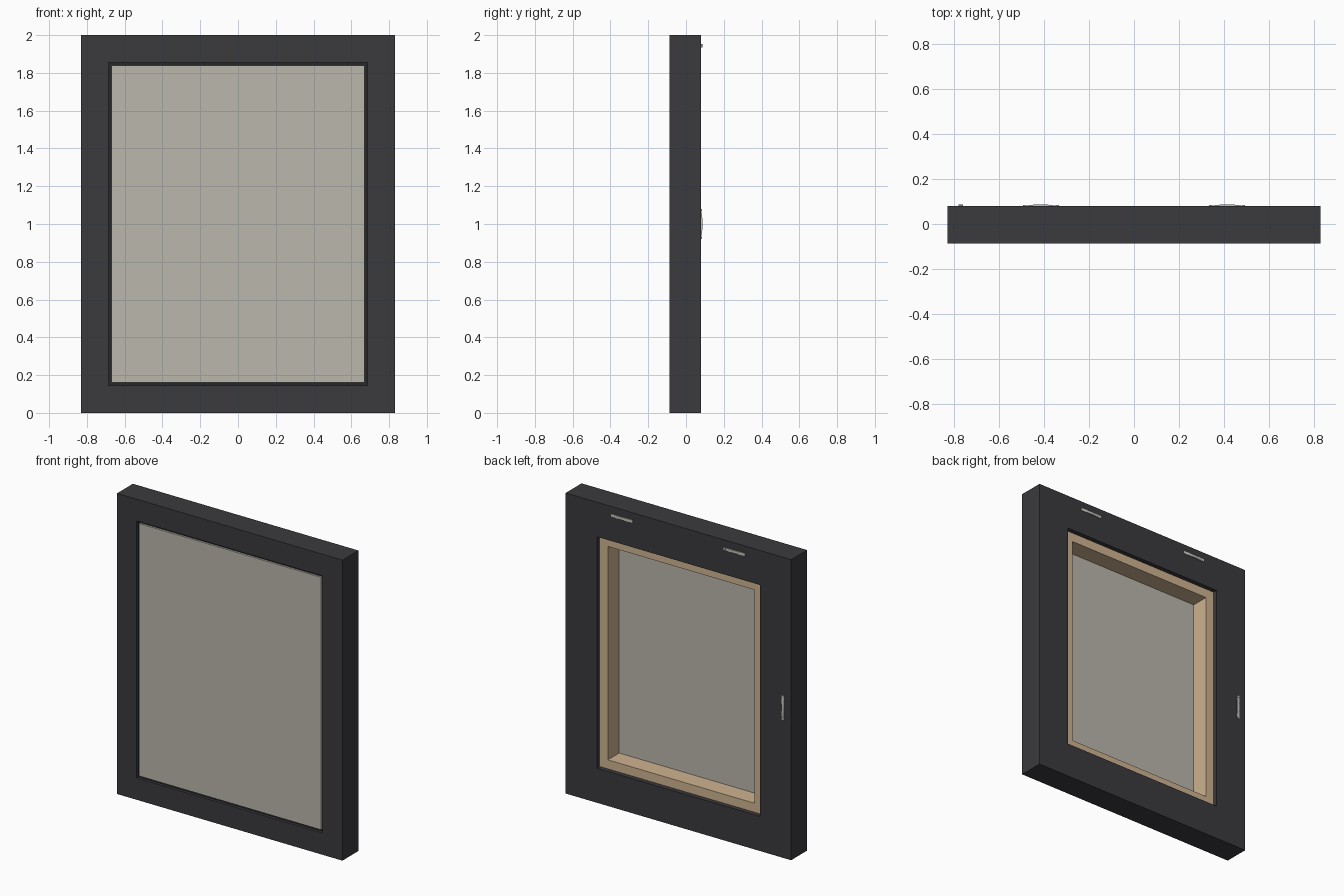
import bpy, bmesh, math

if "Cube" in bpy.data.objects:
    bpy.data.objects.remove(bpy.data.objects["Cube"])

W, H = 0.83, 2.0   # half width and height of the window


def material(name, rgb):
    m = bpy.data.materials.new(name)
    m.diffuse_color = (*rgb, 1)
    m.use_nodes = True
    m.node_tree.nodes["Principled BSDF"].inputs["Base Color"].default_value = m.diffuse_color
    return m


DARK = material("anthracite", (0.043, 0.041, 0.047))
BLACK = material("black rubber", (0.022, 0.022, 0.025))
WOOD = material("light wood", (0.62, 0.45, 0.28))
GLASS = material("grey glass", (0.50, 0.475, 0.42))
METAL = material("light metal", (0.55, 0.54, 0.50))


def finish(name, bm, mat):
    bmesh.ops.recalc_face_normals(bm, faces=bm.faces)
    me = bpy.data.meshes.new(name)
    bm.to_mesh(me)
    bm.free()
    me.materials.append(mat)
    ob = bpy.data.objects.new(name, me)
    bpy.context.collection.objects.link(ob)
    return ob


def mitred_frame(name, profile, mat):
    """Sweep a closed (inset, y) profile around the window rectangle."""
    bm = bmesh.new()
    rings = []
    for sx, top in ((-1, 0), (1, 0), (1, 1), (-1, 1)):
        rings.append([bm.verts.new((sx * (W - d), y, H - d if top else d))
                      for d, y in profile])
    n = len(profile)
    for i in range(4):
        a, b = rings[i], rings[(i + 1) % 4]
        for j in range(n):
            k = (j + 1) % n
            bm.faces.new((a[j], a[k], b[k], b[j]))
    return finish(name, bm, mat)


def pull(name, x, z, vertical):
    """Slim bowed pull on the back face: arched bar with two end pads."""
    bm = bmesh.new()
    half, r, n = 0.074, 0.009, 14

    def put(u, v, y):
        return bm.verts.new((x + v, y, z + u) if vertical else (x + u, y, z + v))

    def bar(sections):
        rows = [[put(u, -r, y0), put(u, -r, y1), put(u, r, y1), put(u, r, y0)]
                for u, y0, y1 in sections]
        for a, b in zip(rows, rows[1:]):
            for j in range(4):
                k = (j + 1) % 4
                bm.faces.new((a[j], a[k], b[k], b[j]))
        bm.faces.new(rows[0])
        bm.faces.new(rows[-1])

    bar([(half * (2 * i / n - 1), 0.079, 0.081 + 0.0065 * math.sin(math.pi * i / n))
         for i in range(n + 1)])
    for s in (-1, 1):
        bar([(s * half - 0.006, 0.079, 0.084), (s * half + 0.006, 0.079, 0.084)])
    return finish(name, bm, METAL)


# outer frame with stepped opening
mitred_frame("outer_frame", [(0, -0.0875), (0, 0.08), (0.23, 0.08), (0.23, -0.05),
                             (0.145, -0.05), (0.145, -0.0875)], DARK)
# rubber seal recessed around the glass
mitred_frame("glass_seal", [(0.145, -0.068), (0.145, -0.05), (0.25, -0.05),
                            (0.25, -0.068)], BLACK)
# inner wooden lining
mitred_frame("wood_lining", [(0.23, 0.05), (0.29, 0.05), (0.29, -0.07),
                             (0.23, -0.07)], WOOD)

# glass pane
bm = bmesh.new()
bmesh.ops.create_cube(bm, size=1)
for v in bm.verts:
    v.co = (v.co.x * 2 * (W - 0.16), -0.0755 + v.co.y * 0.013,
            H / 2 + v.co.z * (H - 0.32))
finish("glass_pane", bm, GLASS)

# pulls on the back
pull("top_pull_left", -0.415, 1.943, False)
pull("top_pull_right", 0.415, 1.943, False)
pull("side_pull", -0.772, 1.0, True)
